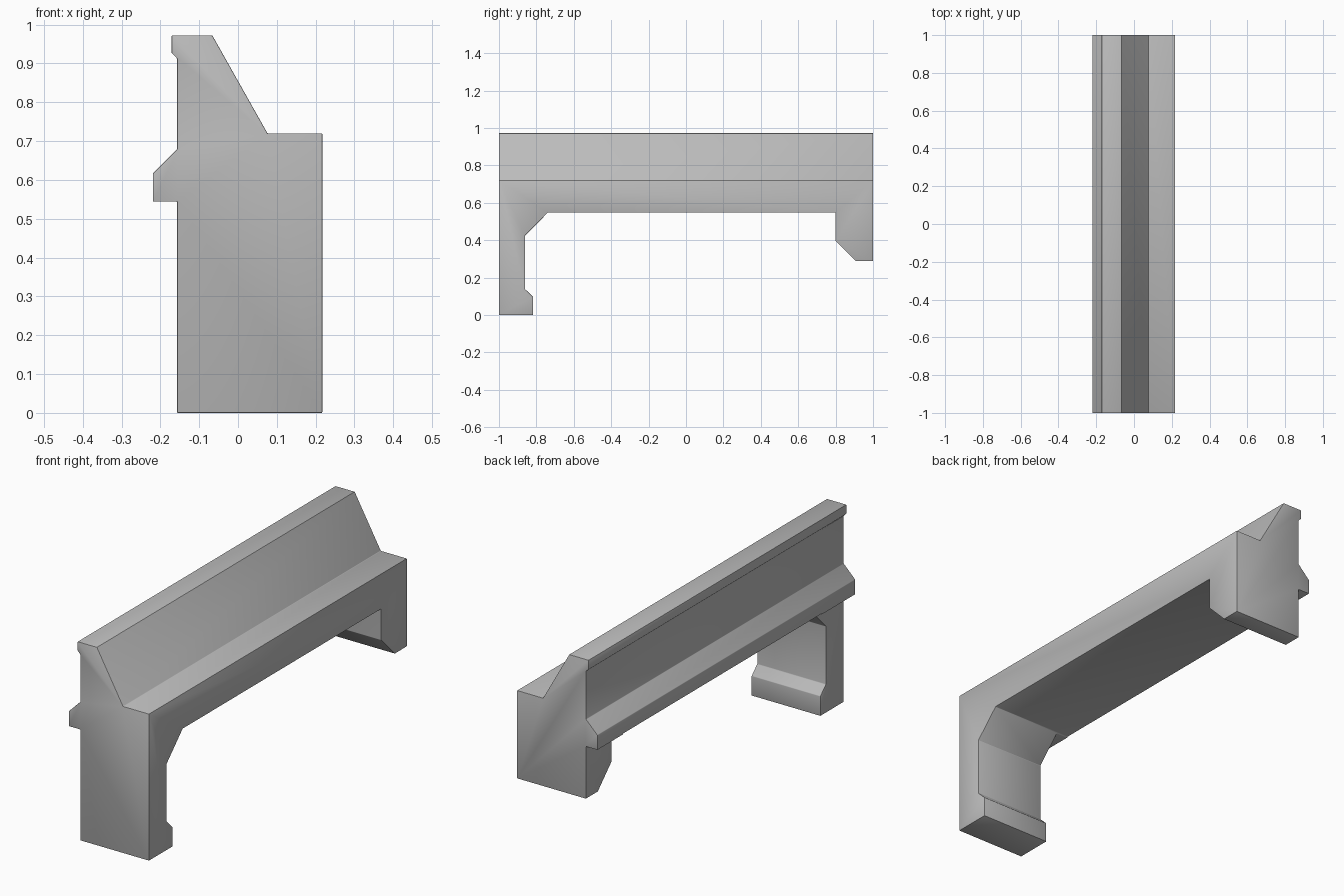
import bpy
import bmesh
import math
from mathutils import Vector

cube = bpy.data.objects.get("Cube")
if cube:
    bpy.data.objects.remove(cube, do_unlink=True)

grey = bpy.data.materials.new("stone grey")
grey.use_nodes = True
COLOUR = (0.5, 0.5, 0.5, 1)
grey.diffuse_color = COLOUR
grey.node_tree.nodes["Principled BSDF"].inputs["Base Color"].default_value = COLOUR


def prism(name, points, axis, half):
    """Extrude a closed profile along x or y, centred on the origin."""
    bm = bmesh.new()
    place = (lambda a, b: (a, -half, b)) if axis == "y" else (lambda a, b: (-half, a, b))
    face = bm.faces.new([bm.verts.new(place(a, b)) for a, b in points])
    grown = bmesh.ops.extrude_face_region(bm, geom=[face])["geom"]
    shift = Vector((0, 2 * half, 0)) if axis == "y" else Vector((2 * half, 0, 0))
    bmesh.ops.translate(bm, vec=shift,
                        verts=[v for v in grown if isinstance(v, bmesh.types.BMVert)])
    bmesh.ops.recalc_face_normals(bm, faces=bm.faces)
    mesh = bpy.data.meshes.new(name)
    bm.to_mesh(mesh)
    bm.free()
    mesh.materials.append(grey)
    obj = bpy.data.objects.new(name, mesh)
    bpy.context.collection.objects.link(obj)
    return obj


# Long body: lipped sloping ridge, step and side ledge
body = prism("beam_body", [
    (-0.157, 0), (0.217, 0), (0.217, 0.72), (0.076, 0.72),
    (-0.066, 0.972), (-0.171, 0.972), (-0.171, 0.927), (-0.157, 0.913),
    (-0.157, 0.679), (-0.219, 0.617), (-0.219, 0.544), (-0.157, 0.544),
], "y", 1)

# Opening that leaves a long footed front leg and a short back leg
opening = prism("leg_opening_cutter", [
    (-0.818, -0.1), (-0.818, 0.097), (-0.861, 0.139), (-0.861, 0.424),
    (-0.738, 0.548), (0.8, 0.548), (0.8, 0.395), (0.907, 0.288),
    (1.1, 0.288), (1.1, -0.1),
], "x", 0.5)
opening.hide_render = True

cut = body.modifiers.new("Opening", "BOOLEAN")
cut.operation = "DIFFERENCE"
cut.solver = "EXACT"
cut.object = opening

bpy.context.view_layer.objects.active = body
body.select_set(True)
bpy.ops.object.modifier_apply(modifier=cut.name)
bpy.data.objects.remove(opening, do_unlink=True)

# Slightly softened edges
soft = body.modifiers.new("Soft edges", "BEVEL")
soft.width = 0.005
soft.segments = 2
soft.limit_method = "ANGLE"
soft.angle_limit = math.radians(30)
bpy.ops.object.modifier_apply(modifier=soft.name)
bpy.ops.object.shade_smooth_by_angle(angle=math.radians(30))
